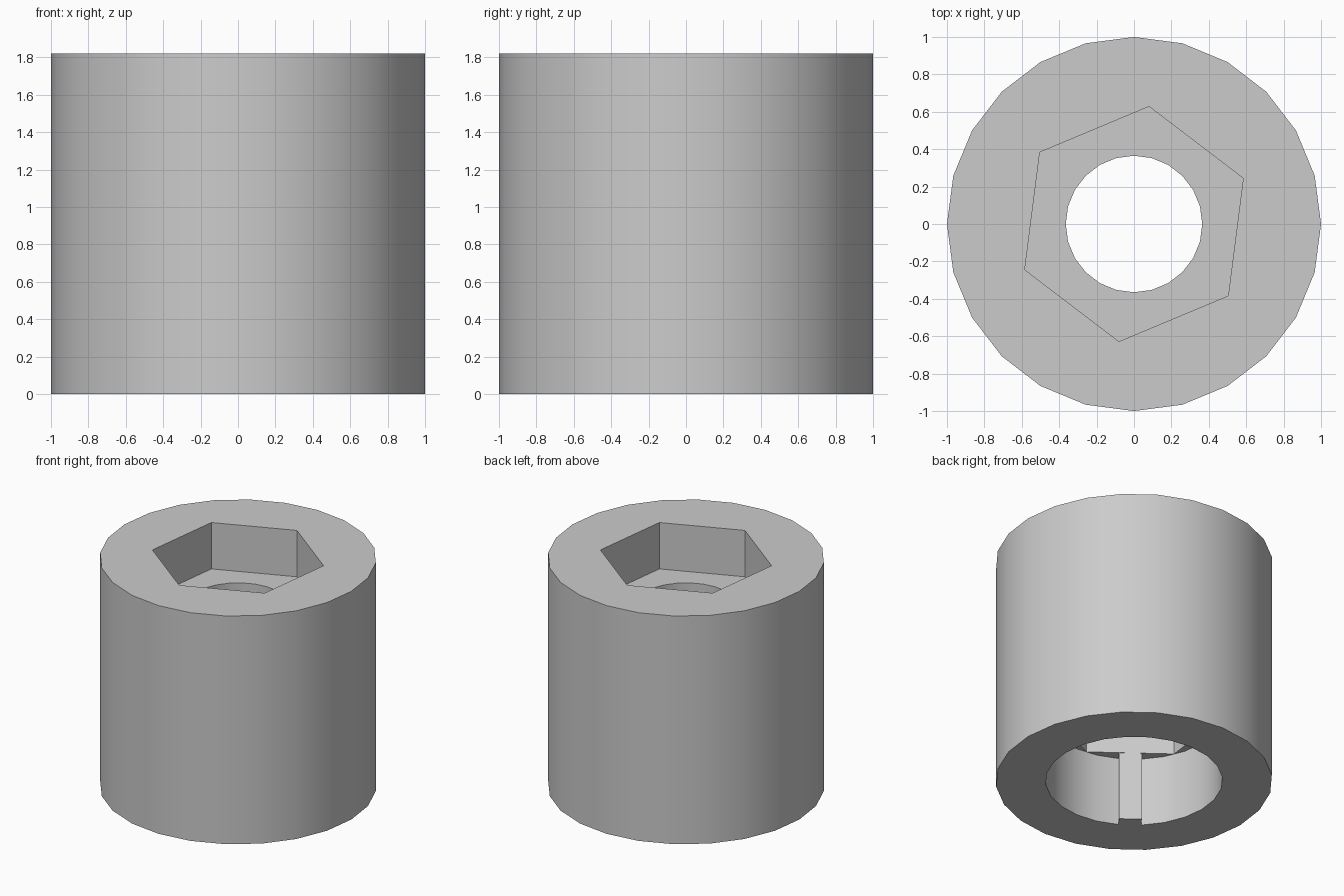
import bpy
from math import radians, cos, sin

if "Cube" in bpy.data.objects:
    bpy.data.objects.remove(bpy.data.objects["Cube"], do_unlink=True)

HEIGHT = 1.82
BORE_TOP = 0.55       # end of the round socket
SOCKET_TOP = 0.91     # end of the lower hexagon pocket
POCKET_FLOOR = 1.45   # floor of the upper hexagon pocket
HEX_RADIUS = 0.633
HEX_TURN = radians(22.7)
KEY_TURN = radians(232.7)

grey = bpy.data.materials.new("plain grey")
grey.use_nodes = True
grey.diffuse_color = (0.6, 0.6, 0.6, 1)
grey.node_tree.nodes["Principled BSDF"].inputs["Base Color"].default_value = (0.6, 0.6, 0.6, 1)


def prism(name, sides, radius, bottom, top, turn=0.0):
    bpy.ops.mesh.primitive_cylinder_add(
        vertices=sides, radius=radius, depth=top - bottom,
        location=(0, 0, (bottom + top) / 2), rotation=(0, 0, turn))
    obj = bpy.context.object
    obj.name = name
    obj.data.materials.append(grey)
    return obj


def cut(target, cutter):
    mod = target.modifiers.new("cut", 'BOOLEAN')
    mod.operation = 'DIFFERENCE'
    mod.solver = 'EXACT'
    mod.object = cutter
    cutter.hide_render = True
    bpy.context.view_layer.objects.active = target
    bpy.ops.object.modifier_apply(modifier=mod.name)
    bpy.data.objects.remove(cutter, do_unlink=True)


# Outer sleeve
sleeve = prism("sleeve", 24, 1.0, 0, HEIGHT)

# Round socket underneath, keeping one key ridge on its wall
bore = prism("bore_cutter", 24, 0.64, -0.2, BORE_TOP)
key_mid = 0.7
bpy.ops.mesh.primitive_cube_add(
    size=1, location=(key_mid * cos(KEY_TURN), key_mid * sin(KEY_TURN), 0.2),
    rotation=(0, 0, KEY_TURN))
key = bpy.context.object
key.scale = (0.3, 0.165, 2)
bpy.context.view_layer.update()
cut(bore, key)
cut(sleeve, bore)

# Hexagon pockets; a cylinder's first vertex points along +y
turn = HEX_TURN - radians(90)
cut(sleeve, prism("lower_hex_cutter", 6, HEX_RADIUS, BORE_TOP - 0.01, SOCKET_TOP, turn))
cut(sleeve, prism("upper_hex_cutter", 6, HEX_RADIUS, POCKET_FLOOR, HEIGHT + 0.2, turn))

# Through hole
cut(sleeve, prism("hole_cutter", 24, 0.365, SOCKET_TOP - 0.1, POCKET_FLOOR + 0.1))

# Smooth round walls with sharp rims
bpy.ops.object.select_all(action='DESELECT')
sleeve.select_set(True)
bpy.context.view_layer.objects.active = sleeve
bpy.ops.object.shade_smooth_by_angle(angle=radians(30))
